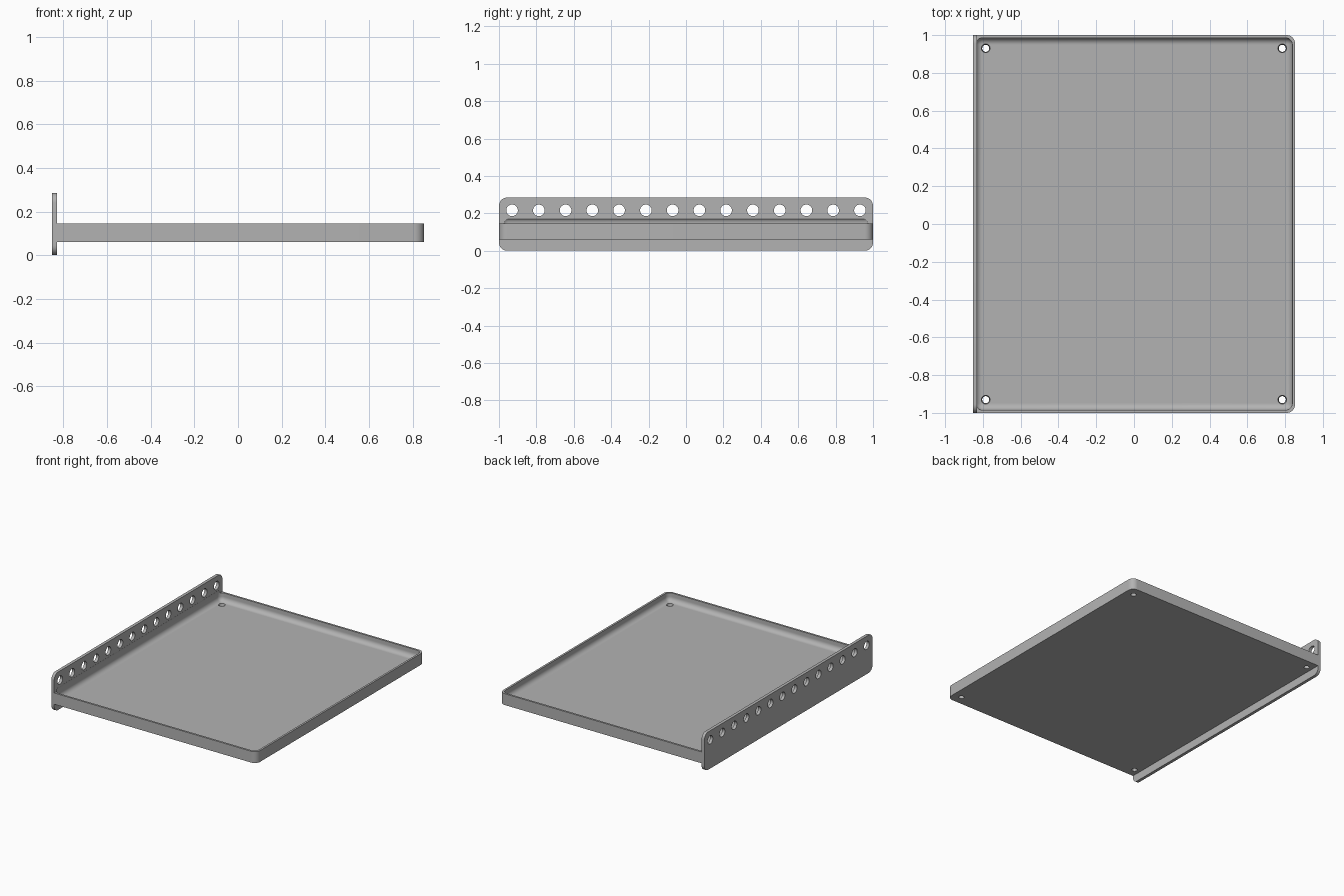
import bpy, bmesh, math
from mathutils import Matrix, Vector

cube = bpy.data.objects.get("Cube")
if cube:
    bpy.data.objects.remove(cube, do_unlink=True)

grey = bpy.data.materials.new("plain grey")
grey.use_nodes = True
colour = (0.45, 0.45, 0.45, 1)
grey.diffuse_color = colour
grey.node_tree.nodes["Principled BSDF"].inputs["Base Color"].default_value = colour


def finish(bm, name):
    mesh = bpy.data.meshes.new(name)
    bm.to_mesh(mesh)
    bm.free()
    mesh.materials.append(grey)
    obj = bpy.data.objects.new(name, mesh)
    bpy.context.collection.objects.link(obj)
    return obj


def rounded_box(name, low, high, radius, picks, segments=8):
    """Box between two corners, with the edges accepted by picks rounded."""
    low, high = Vector(low), Vector(high)
    bm = bmesh.new()
    bmesh.ops.create_cube(bm, size=1)
    bmesh.ops.scale(bm, vec=high - low, verts=bm.verts)
    bmesh.ops.translate(bm, vec=(low + high) / 2, verts=bm.verts)
    edges = [e for e in bm.edges if picks(e.verts[0].co, e.verts[1].co)]
    bmesh.ops.bevel(bm, geom=edges, offset=radius, segments=segments,
                    profile=0.5, affect='EDGES')
    return finish(bm, name)


def hole_cutters(name, centres, r_low, r_high, depth, turn):
    bm = bmesh.new()
    for c in centres:
        bmesh.ops.create_cone(bm, cap_ends=True, segments=32, radius1=r_low,
                              radius2=r_high, depth=depth,
                              matrix=Matrix.Translation(c) @ turn)
    return finish(bm, name)


def combine(body, tool, operation):
    mod = body.modifiers.new(operation.lower(), 'BOOLEAN')
    mod.operation = operation
    mod.solver = 'EXACT'
    mod.object = tool
    bpy.context.view_layer.objects.active = body
    bpy.ops.object.modifier_apply(modifier=mod.name)
    bpy.data.objects.remove(tool, do_unlink=True)


# Tray block, rounded at its two free upright corners
tray = rounded_box("tray_with_mounting_plate", (-0.84, -1, 0.06), (0.853, 1, 0.145), 0.045,
                   lambda a, b: a.x > 0 and b.x > 0 and abs(a.z - b.z) > 0.01)

# Upright mounting plate along the right side, rounded in profile
plate = rounded_box("mounting_plate", (-0.853, -1, 0), (-0.83, 1, 0.285), 0.045,
                    lambda a, b: abs(a.x - b.x) > 0.01)
combine(tray, plate, 'UNION')

# Filleted recess, biting slightly into the plate
recess = rounded_box("recess_cutter", (-0.838, -0.985, 0.083), (0.838, 0.985, 0.182), 0.035,
                     lambda a, b: True)
combine(tray, recess, 'DIFFERENCE')

# Row of holes through the plate
count, reach = 14, 0.93
row = [(-0.84, -reach + 2 * reach * i / (count - 1), 0.216) for i in range(count)]
combine(tray, hole_cutters("row_cutter", row, 0.031, 0.031, 0.1,
                           Matrix.Rotation(math.pi / 2, 4, 'Y')), 'DIFFERENCE')

# Slightly tapered corner holes through the floor
corners = [(x, y, 0.072) for x in (-0.785, 0.785) for y in (-reach, reach)]
combine(tray, hole_cutters("corner_cutter", corners, 0.017, 0.025, 0.04,
                           Matrix.Identity(4)), 'DIFFERENCE')

bpy.ops.object.select_all(action='DESELECT')
tray.select_set(True)
bpy.context.view_layer.objects.active = tray
bpy.ops.object.shade_smooth_by_angle(angle=math.radians(30))
